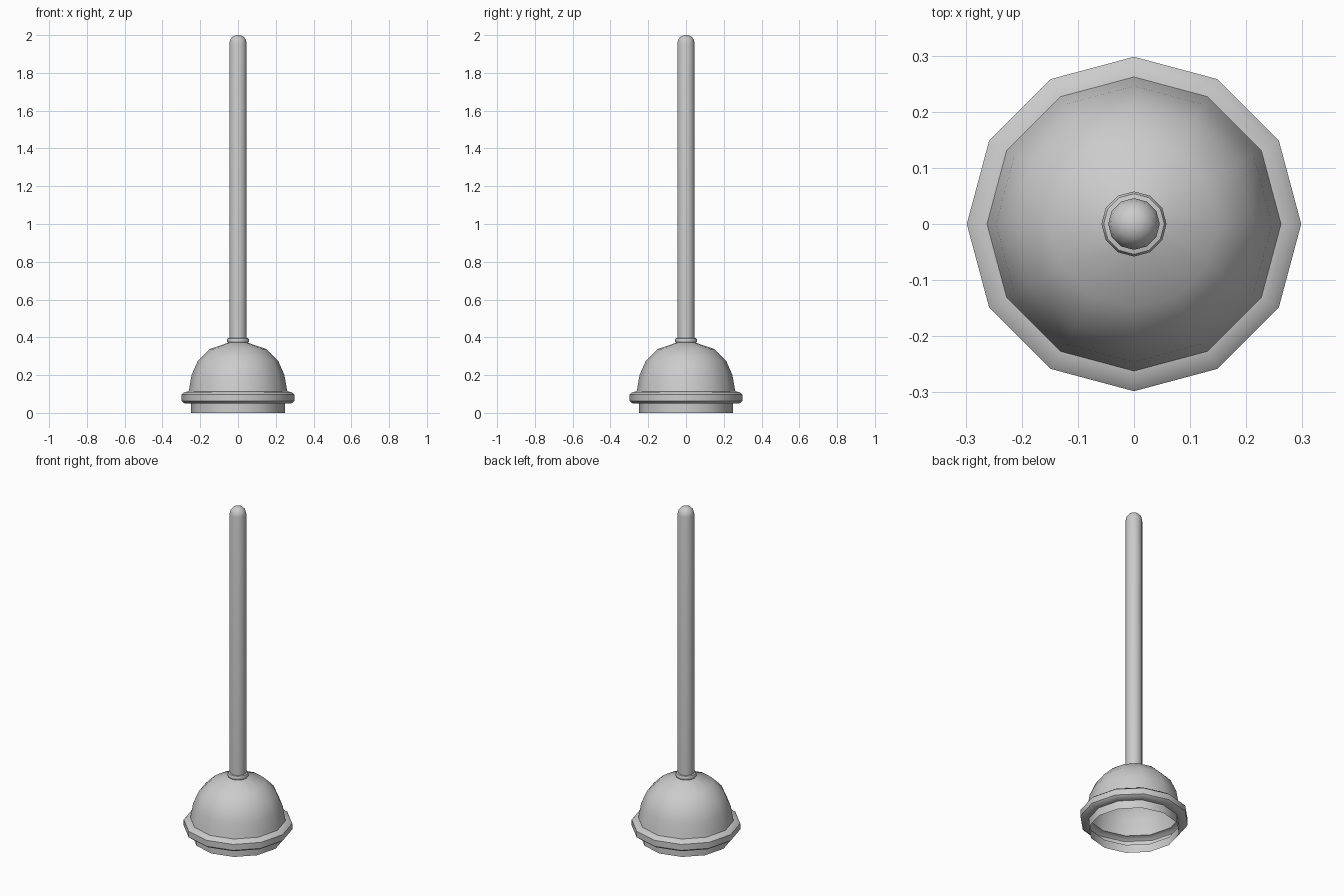
import bpy, bmesh, math

SIDES = 12

old = bpy.data.objects.get("Cube")
if old:
    bpy.data.objects.remove(old, do_unlink=True)

grey = bpy.data.materials.new("light grey")
grey.use_nodes = True
colour = (0.6, 0.6, 0.6, 1)
grey.diffuse_color = colour
grey.node_tree.nodes["Principled BSDF"].inputs["Base Color"].default_value = colour


def lathe(name, profile, angle=40):
    """Spin a (radius, height) profile around the z axis."""
    bm = bmesh.new()
    verts = [bm.verts.new((r, 0, z)) for r, z in profile]
    edges = [bm.edges.new(pair) for pair in zip(verts, verts[1:])]
    bmesh.ops.spin(bm, geom=verts + edges, cent=(0, 0, 0), axis=(0, 0, 1),
                   angle=math.tau, steps=SIDES, use_duplicate=False)
    bmesh.ops.remove_doubles(bm, verts=bm.verts, dist=0.0005)
    bmesh.ops.recalc_face_normals(bm, faces=bm.faces)
    mesh = bpy.data.meshes.new(name)
    bm.to_mesh(mesh)
    bm.free()
    mesh.materials.append(grey)
    obj = bpy.data.objects.new(name, mesh)
    bpy.context.collection.objects.link(obj)
    bpy.ops.object.select_all(action="DESELECT")
    obj.select_set(True)
    bpy.context.view_layer.objects.active = obj
    bpy.ops.object.shade_smooth_by_angle(angle=math.radians(angle))
    return obj


# Hollow rubber cup: short skirt, flared lip and dome
lathe("cup", [(0.25, 0), (0.25, 0.05), (0.283, 0.05), (0.298, 0.062),
              (0.298, 0.098), (0.283, 0.11), (0.262, 0.114), (0.258, 0.13),
              (0.246, 0.2), (0.213, 0.275), (0.15, 0.338), (0.05, 0.372)])

# Rounded collar where the handle meets the cup
lathe("collar", [(0.045, 0.37), (0.054, 0.372), (0.058, 0.378),
                 (0.058, 0.388), (0.054, 0.395), (0.045, 0.397)])

# Long handle with a domed end
lathe("handle", [(0, 0.37), (0.046, 0.37), (0.046, 1.955), (0.041, 1.977),
                 (0.027, 1.993), (0.012, 1.999), (0, 2)])
